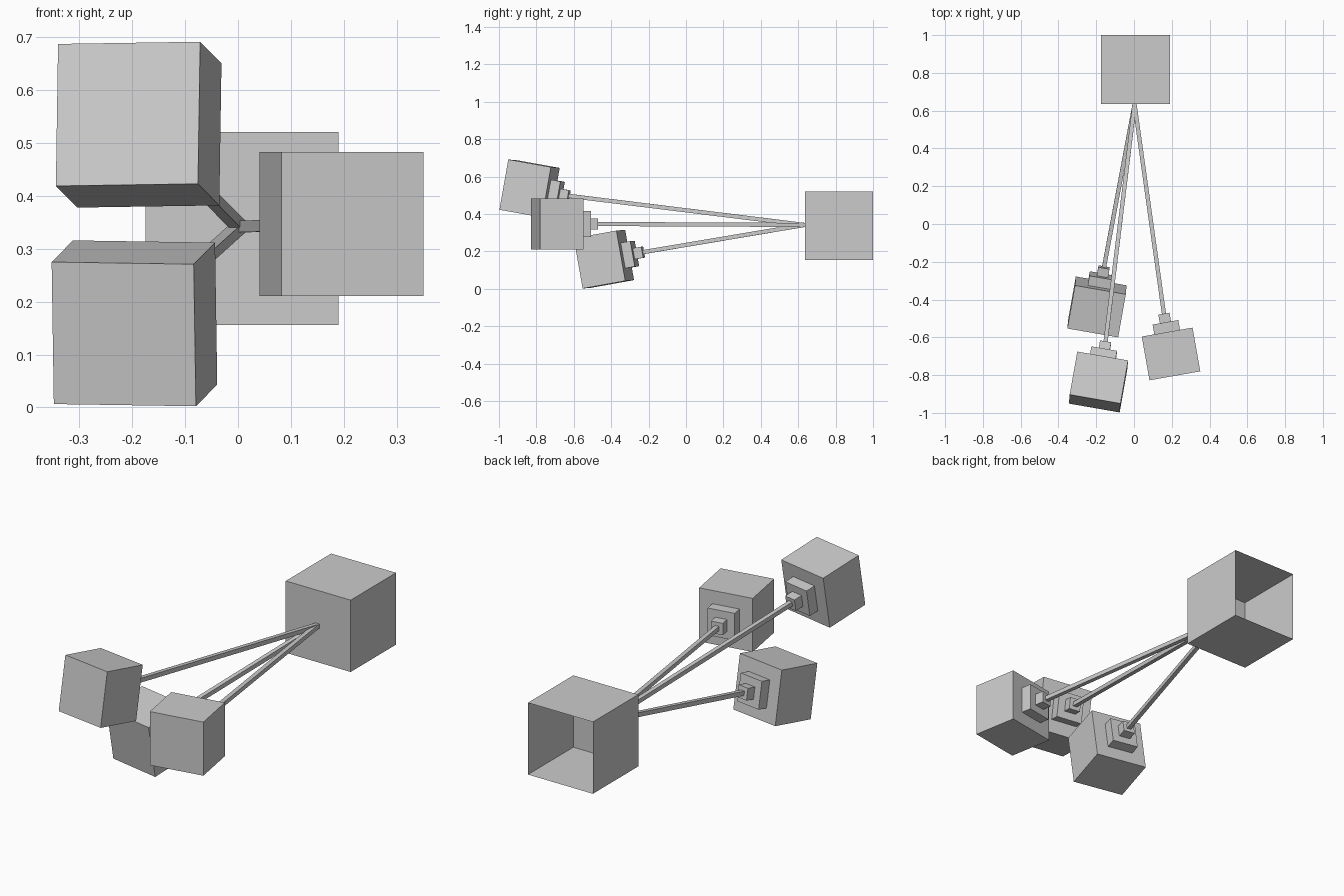
import bpy, bmesh
from mathutils import Vector

if "Cube" in bpy.data.objects:
    bpy.data.objects.remove(bpy.data.objects["Cube"])

FRONT = Vector((0, -1, 0))
HUB = Vector((0.003, 0.634, 0.342))      # where the three rods meet the box


def stepped(name, origin, direction, rings, open_start=False):
    """Square rings (distance along -y, half width) joined, then aimed along direction."""
    bm = bmesh.new()
    loops = []
    for d, h in rings:
        loops.append([bm.verts.new((x * h, -d, z * h))
                      for x, z in ((-1, -1), (1, -1), (1, 1), (-1, 1))])
    for a, b in zip(loops, loops[1:]):
        for i in range(4):
            j = (i + 1) % 4
            bm.faces.new((a[i], a[j], b[j], b[i]))
    if not open_start:
        bm.faces.new(loops[0])
    bm.faces.new(loops[-1][::-1])
    bmesh.ops.recalc_face_normals(bm, faces=bm.faces)
    me = bpy.data.meshes.new(name)
    bm.to_mesh(me)
    bm.free()
    ob = bpy.data.objects.new(name, me)
    bpy.context.collection.objects.link(ob)
    ob.location = origin
    ob.rotation_mode = 'QUATERNION'
    ob.rotation_quaternion = FRONT.rotation_difference(Vector(direction).normalized())
    return ob


# Large box, thin walled and open at the back
stepped("open_box", (0.0075, 1.0, 0.3385), FRONT,
        [(0, 0.183), (0.365, 0.183)], open_start=True)

# Block with plate and nub stepping down to its rod (distances from block centre)
BLOCK = [(-0.2166, 0.030), (-0.170, 0.030), (-0.170, 0.069),
         (-0.1175, 0.069), (-0.1175, 0.1365), (0.1175, 0.1365)]

ARMS = {
    "upper_left": ((-0.188, -0.8365, 0.535), (-0.172, -0.97, 0.174)),
    "lower_left": ((-0.196, -0.439, 0.159), (-0.172, -0.97, -0.174)),
    "right": ((0.196, -0.688, 0.347), (0.174, -0.985, 0)),
}

for side, (centre, axis) in ARMS.items():
    centre, axis = Vector(centre), Vector(axis).normalized()
    stepped(side + "_block", centre, axis, BLOCK)
    # Rod from the box to the nub
    span = centre - axis * 0.214 - HUB
    stepped(side + "_rod", HUB, span, [(0, 0.011), (span.length, 0.011)])
